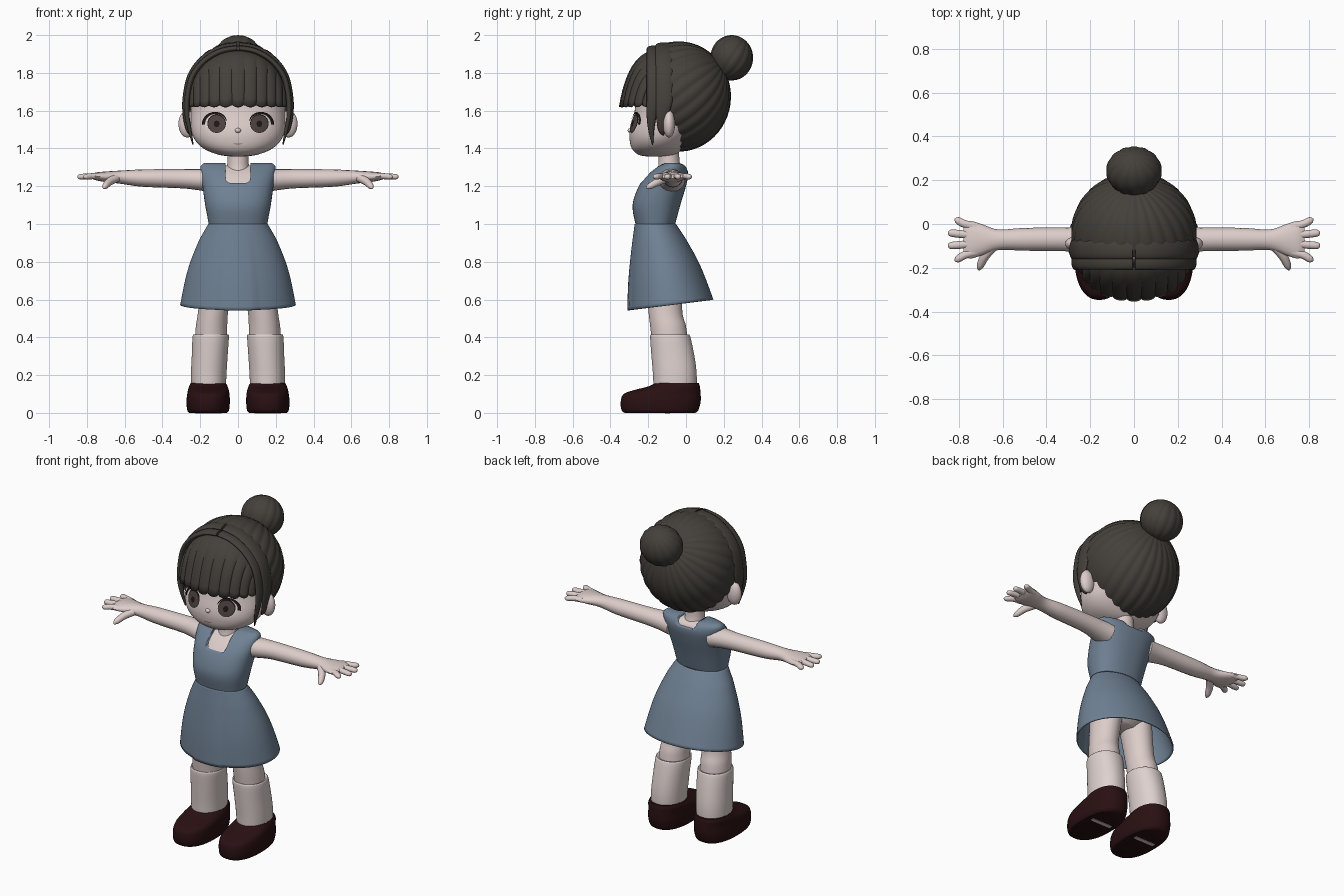
import bpy, bmesh
from math import sin, cos, pi, radians, copysign
from mathutils import Vector
from mathutils.bvhtree import BVHTree

cube = bpy.data.objects.get("Cube")
if cube:
    bpy.data.objects.remove(cube, do_unlink=True)


def material(name, r, g, b):
    m = bpy.data.materials.new(name)
    m.use_nodes = True
    m.diffuse_color = (r, g, b, 1)
    bsdf = m.node_tree.nodes["Principled BSDF"]
    bsdf.inputs["Base Color"].default_value = (r, g, b, 1)
    bsdf.inputs["Roughness"].default_value = 0.8
    return m


SKIN = material("skin", 0.72, 0.61, 0.59)
SOCK = material("sock_cream", 0.73, 0.64, 0.62)
HAIR = material("hair_brown_grey", 0.058, 0.051, 0.043)
DRESS = material("dress_blue", 0.16, 0.22, 0.295)
SHOE = material("shoe_maroon", 0.022, 0.005, 0.006)
WHITE = material("eye_white", 0.72, 0.66, 0.64)
IRIS = material("iris_brown", 0.075, 0.055, 0.05)
DARK = material("lash_dark", 0.012, 0.008, 0.008)
LIP = material("mouth_rose", 0.28, 0.16, 0.15)


def finish(name, bm, mat, thickness=0, angle=40):
    bmesh.ops.remove_doubles(bm, verts=bm.verts, dist=0.00005)
    bmesh.ops.recalc_face_normals(bm, faces=bm.faces)
    me = bpy.data.meshes.new(name)
    bm.to_mesh(me)
    bm.free()
    me.materials.append(mat)
    me.shade_smooth()
    me.set_sharp_from_angle(angle=radians(angle))
    ob = bpy.data.objects.new(name, me)
    bpy.context.collection.objects.link(ob)
    if thickness:
        mod = ob.modifiers.new("thickness", "SOLIDIFY")
        mod.thickness = thickness
        mod.offset = -1
    return ob


def smooth_rows(rows, steps=5):
    """Catmull-Rom interpolation of rows of numbers."""
    out = []
    for i in range(len(rows) - 1):
        a, b, c, d = (rows[max(0, min(len(rows) - 1, i + k))] for k in (-1, 0, 1, 2))
        for s in range(steps):
            t = s / steps
            out.append([0.5 * (2 * q + (r - p) * t + (2 * p - 5 * q + 4 * r - w) * t * t
                               + (3 * q - p - 3 * r + w) * t ** 3)
                        for p, q, r, w in zip(a, b, c, d)])
    return out + [list(rows[-1])]


def skin_grid(bm, rings, closed=True, caps=True):
    vs = [[bm.verts.new(p) for p in ring] for ring in rings]
    n = len(vs[0])
    for a, b in zip(vs, vs[1:]):
        for i in range(n if closed else n - 1):
            j = (i + 1) % n
            bm.faces.new((a[i], a[j], b[j], b[i]))
    if closed and caps:
        bm.faces.new(vs[0])
        bm.faces.new(vs[-1])


def loft(name, rows, mat, power=2.0, caps=True, warp=None, thickness=0, n=48, angle=40):
    """Stacked rounded rings; each row is z, centre x, half width, front y, back y."""
    rings = []
    for z, cx, rx, yf, yb in smooth_rows(rows):
        ring = []
        for i in range(n):
            t = 2 * pi * (i + 0.5) / n
            s, c = sin(t), cos(t)
            p = Vector((cx + rx * copysign(abs(s) ** (2 / power), s),
                        (yf + yb) / 2 + (yf - yb) / 2 * copysign(abs(c) ** (2 / power), c), z))
            ring.append(warp(p, t) if warp else p)
        rings.append(ring)
    bm = bmesh.new()
    skin_grid(bm, rings, caps=caps)
    return finish(name, bm, mat, thickness, angle)


def sweep(name, rows, mat, up, n=16):
    """Tapered tube; each row is x, y, z, half width, half thickness."""
    rows = smooth_rows(rows)
    pts = [Vector(r[:3]) for r in rows]
    rings = []
    for i, (p, r) in enumerate(zip(pts, rows)):
        d = (pts[min(i + 1, len(pts) - 1)] - pts[max(i - 1, 0)]).normalized()
        side = d.cross(up(p)).normalized()
        nrm = side.cross(d)
        rings.append([p + side * r[3] * cos(2 * pi * k / n) + nrm * r[4] * sin(2 * pi * k / n)
                      for k in range(n)])
    bm = bmesh.new()
    skin_grid(bm, rings)
    return finish(name, bm, mat, angle=60)


def ball(name, centre, radii, mat, axis=(0, 0, 1), ridges=0, depth=0.0, cut=None, thickness=0):
    """Ellipsoid with its poles along axis and optional strand ridges between them."""
    turn = Vector((0, 0, 1)).rotation_difference(Vector(axis))
    n, m = max(32, ridges * 6), 28
    rings = []
    for j in range(m + 1):
        f = pi * j / m
        ring = []
        for i in range(n):
            t = 2 * pi * i / n
            k = 1 + depth * sin(f) * (abs(sin(t * ridges / 2)) - 1) if ridges else 1
            u = turn @ Vector((sin(f) * cos(t), sin(f) * sin(t), cos(f)))
            ring.append(Vector([c + r * k * w for c, r, w in zip(centre, radii, u)]))
        rings.append(ring)
    bm = bmesh.new()
    skin_grid(bm, rings, caps=False)
    bmesh.ops.remove_doubles(bm, verts=bm.verts, dist=0.00005)
    if cut:
        bmesh.ops.bisect_plane(bm, geom=bm.verts[:] + bm.edges[:] + bm.faces[:],
                               plane_co=cut[0], plane_no=cut[1], clear_inner=True)
    return finish(name, bm, mat, thickness)


# Head, nose and neck
head = loft("head", [(1.357, 0, 0.03, -0.2, -0.12), (1.366, 0, 0.1, -0.25, -0.06),
                     (1.395, 0, 0.175, -0.284, -0.02), (1.44, 0, 0.225, -0.298, 0.02),
                     (1.5, 0, 0.247, -0.297, 0.06), (1.6, 0, 0.25, -0.272, 0.1),
                     (1.75, 0, 0.24, -0.25, 0.1), (1.86, 0, 0.15, -0.18, 0.04)],
            SKIN, power=2.15, n=64)
ball("nose", (0, -0.293, 1.495), (0.016, 0.016, 0.013), SKIN)
loft("neck", [(1.22, 0, 0.08, -0.17, -0.01), (1.29, 0, 0.061, -0.15, -0.025),
              (1.34, 0, 0.056, -0.145, -0.035), (1.42, 0, 0.058, -0.145, -0.035)], SKIN)

# Painted face, wrapped onto the head
bvh = BVHTree.FromPolygons([v.co for v in head.data.vertices],
                           [p.vertices[:] for p in head.data.polygons])


def plate(name, fn, mat, layer, nu=32, nv=6):
    rings = []
    for j in range(nv + 1):
        ring = []
        for i in range(nu + 1):
            x, z = fn(i / nu, j / nv)
            hit = bvh.ray_cast(Vector((x, -1, z)), Vector((0, 1, 0)))[0]
            ring.append(Vector((x, hit.y - 0.0025 * layer, z)))
        rings.append(ring)
    bm = bmesh.new()
    skin_grid(bm, rings, closed=False)
    return finish(name, bm, mat)


def disc(cx, cz, rx, rz):
    return lambda u, v: (cx + rx * v * cos(2 * pi * u), cz + rz * v * sin(2 * pi * u))


def lash_shape(s):
    def fn(u, v):
        a = radians(-5 + 170 * u)
        k = 1 + 0.3 * v * (1 - u) ** 0.5
        return s * (0.117 + 0.057 * k * cos(a)), 1.531 + 0.052 * k * sin(a)
    return fn


for s, side in ((1, "left"), (-1, "right")):
    plate(side + "_eye_white", disc(s * 0.117, 1.53, 0.058, 0.052), WHITE, 1)
    plate(side + "_iris_rim", disc(s * 0.113, 1.532, 0.049, 0.05), DARK, 2)
    plate(side + "_iris", disc(s * 0.113, 1.53, 0.045, 0.046), IRIS, 3)
    plate(side + "_pupil", disc(s * 0.113, 1.53, 0.015, 0.017), DARK, 4)
    plate(side + "_eyelash", lash_shape(s), DARK, 4)
    ball(side + "_ear", (s * 0.268, -0.09, 1.53), (0.047, 0.032, 0.072), SKIN, axis=(s * 0.2, 0, 1))
plate("mouth", lambda u, v: (0.064 * (u - 0.5), 1.424 + 0.006 * (v - 0.5) * sin(pi * u)
                             + 0.012 * (u - 0.5) ** 2), LIP, 1, nv=2)

# Hair gathered towards a bun
ball("hair_cap", (0, -0.04, 1.675), (0.288, 0.278, 0.292), HAIR, axis=(0, 0.275, 0.2), ridges=26,
     depth=0.025, cut=((0, -0.075, 1.4), (0, 1, 0.14)), thickness=0.035)
ball("hair_bun", (0, 0.242, 1.88), (0.128, 0.113, 0.12), HAIR, axis=(0, 0.5, 0.7), ridges=14, depth=0.035)


def outward(p):
    return Vector((p.x, 0, p.z - 1.6))


for s, side in ((1, "left"), (-1, "right")):
    for part, y, w, rx, top, tip in (("rear", -0.115, 0.046, 0.278, 1.947, 1.47),
                                     ("front", -0.172, 0.036, 0.268, 1.93, 1.42)):
        rows = [(s * rx * sin(radians(a)), y, 1.67 + (top - 1.67) * cos(radians(a)), w, 0.015)
                for a in (1, 20, 42, 65, 90)]
        rows += [(s * (rx + 0.002), y - 0.01, 1.58, w * 0.75, 0.013),
                 (s * (rx - 0.012), y - 0.012, 1.5, w * 0.45, 0.01),
                 (s * (rx - 0.03), y - 0.005, tip, 0.003, 0.003)]
        sweep(f"{side}_{part}_hair_lock", rows, HAIR, outward)

# Fringe of ridged strands, falling from the front arch
bm = bmesh.new()
fringe = []
for j in range(13):
    v, ring = j / 12, []
    for i in range(133):
        t = radians(-84 + 168 * i / 132)
        ridge = abs(sin(11 * pi * i / 132)) ** 0.6
        grow = 1 + 0.05 * (ridge - 1) * min(1, 3 * v)
        start = Vector((0.255 * sin(t), -0.165, 1.66 + 0.262 * cos(t)))
        end = Vector((0.262 * sin(t) * grow, -0.15 - 0.205 * abs(cos(t)) ** 0.85 * grow,
                      1.632 - 0.012 * ridge))
        mid = Vector((end.x, end.y + 0.045 * cos(t), start.z - 0.02))
        ring.append(start * (1 - v) ** 2 + mid * 2 * v * (1 - v) + end * v * v)
    fringe.append(ring)
skin_grid(bm, fringe, closed=False)
finish("fringe", bm, HAIR, thickness=0.015)

# Body under the dress
torso_rows = [(1.0, 0, 0.155, -0.268, -0.057), (1.1, 0, 0.174, -0.283, -0.03),
              (1.2, 0, 0.188, -0.25, 0.0), (1.265, 0, 0.198, -0.2, 0.012),
              (1.305, 0, 0.198, -0.15, 0.0), (1.322, 0, 0.18, -0.115, -0.03)]
loft("torso", [(z - 0.012, cx, rx - 0.015, f + 0.012, b - 0.012) for z, cx, rx, f, b in torso_rows],
     SKIN, power=2.3)
loft("hips", [(0.68, 0, 0.09, -0.17, -0.05), (0.74, 0, 0.17, -0.23, 0.01),
              (0.85, 0, 0.18, -0.25, 0.0), (0.99, 0, 0.14, -0.24, -0.07)], SKIN)

# Bodice with a cut neckline
bodice = loft("bodice", torso_rows, DRESS, power=2.3)
bm = bmesh.new()
for x, y, z, size in ((0, -0.25, 1.317, (0.135, 0.4, 0.2)), (0, 0, 1.38, (0.135, 0.3, 0.2))):
    made = bmesh.ops.create_cube(bm, size=1)["verts"]
    bmesh.ops.scale(bm, vec=size, verts=made)
    bmesh.ops.translate(bm, vec=(x, y, z), verts=made)
    edges = [e for e in {e for v in made for e in v.link_edges}
             if abs(e.verts[0].co.y - e.verts[1].co.y) > 0.1]
    bmesh.ops.bevel(bm, geom=edges, offset=0.03, segments=5, affect="EDGES", profile=0.5)
cutter = finish("neckline_cutter", bm, DRESS)
cutter.hide_render = True
cutter.hide_set(True)
mod = bodice.modifiers.new("neckline", "BOOLEAN")
mod.operation, mod.solver, mod.object = "DIFFERENCE", "EXACT", cutter
mod.use_self = True
graph = bpy.context.evaluated_depsgraph_get()
cut_mesh = bpy.data.meshes.new_from_object(bodice.evaluated_get(graph))
bodice.modifiers.clear()
bodice.data = cut_mesh
bpy.data.objects.remove(cutter, do_unlink=True)


# Flared skirt with a raised front panel and a sloping hem
def skirt_warp(p, t):
    k = (1 - p.z) / 0.43
    if min(t, 2 * pi - t) < 0.34:
        p.y -= 0.008 * k
    p.z += 0.028 * k * (p.y + 0.08) / 0.22
    return p


loft("skirt", [(1.0, 0, 0.157, -0.272, -0.053), (0.95, 0, 0.187, -0.278, -0.02),
               (0.9, 0, 0.213, -0.284, 0.01), (0.8, 0, 0.253, -0.294, 0.062),
               (0.7, 0, 0.281, -0.301, 0.102), (0.572, 0, 0.306, -0.303, 0.145)],
     DRESS, caps=False, warp=skirt_warp, thickness=0.008, n=96, angle=25)


# Limbs, mirrored
def upward(p):
    return Vector((0, 0, 1))


for s, side in ((1, "left"), (-1, "right")):
    def limb(part, rows, mat, **kw):
        loft(f"{side}_{part}", [(z, s * cx, rx, f, b) for z, cx, rx, f, b in rows], mat, **kw)

    def tube(part, rows):
        sweep(f"{side}_{part}", [(s * r[0], *r[1:]) for r in rows], SKIN, upward)

    limb("leg", [(0.78, 0.1, 0.09, -0.22, -0.01), (0.55, 0.13, 0.08, -0.2, -0.02),
                 (0.46, 0.14, 0.083, -0.19, 0.0), (0.38, 0.143, 0.086, -0.18, 0.01)], SKIN)
    limb("sock", [(0.412, 0.143, 0.086, -0.18, 0.012), (0.406, 0.144, 0.096, -0.19, 0.022),
                  (0.3, 0.15, 0.095, -0.183, 0.045), (0.2, 0.155, 0.094, -0.175, 0.057),
                  (0.08, 0.157, 0.09, -0.17, 0.055)], SOCK, power=2.15)
    limb("shoe", [(0.0, 0.158, 0.1, -0.325, 0.05), (0.015, 0.158, 0.111, -0.342, 0.066),
                  (0.06, 0.158, 0.115, -0.346, 0.078), (0.1, 0.157, 0.112, -0.33, 0.078),
                  (0.122, 0.157, 0.108, -0.27, 0.076), (0.14, 0.157, 0.102, -0.2, 0.074),
                  (0.158, 0.157, 0.093, -0.165, 0.068)], SHOE, power=2.35)
    limb("sole_strip", [(0.0, 0.158, 0.07, -0.11, -0.085), (0.004, 0.158, 0.07, -0.11, -0.085)],
         SOCK, power=8, warp=lambda p, t: p - Vector((0, 0, 0.002)))
    tube("arm", [(0.14, -0.08, 1.23, 0.075, 0.062), (0.2, -0.077, 1.235, 0.066, 0.057),
                 (0.3, -0.07, 1.24, 0.055, 0.051), (0.5, -0.07, 1.243, 0.052, 0.046),
                 (0.62, -0.072, 1.248, 0.047, 0.035), (0.7, -0.072, 1.25, 0.073, 0.028),
                 (0.75, -0.072, 1.252, 0.086, 0.021), (0.778, -0.072, 1.252, 0.07, 0.01)])
    for part, y0, tip_x, tip_y in (("little_finger", -0.012, 0.82, 0.02),
                                   ("ring_finger", -0.052, 0.85, -0.04),
                                   ("middle_finger", -0.09, 0.85, -0.1),
                                   ("index_finger", -0.128, 0.82, -0.165)):
        tube(part, [(0.72, y0, 1.252, 0.018, 0.016), (0.77, (2 * y0 + tip_y) / 3, 1.253, 0.018, 0.016),
                    (tip_x - 0.014, tip_y + (y0 - tip_y) * 0.12, 1.25, 0.016, 0.014),
                    (tip_x, tip_y, 1.249, 0.004, 0.004)])
    tube("thumb", [(0.64, -0.1, 1.245, 0.022, 0.022), (0.68, -0.145, 1.225, 0.021, 0.021),
                   (0.703, -0.192, 1.2, 0.016, 0.016), (0.708, -0.21, 1.19, 0.004, 0.004)])
